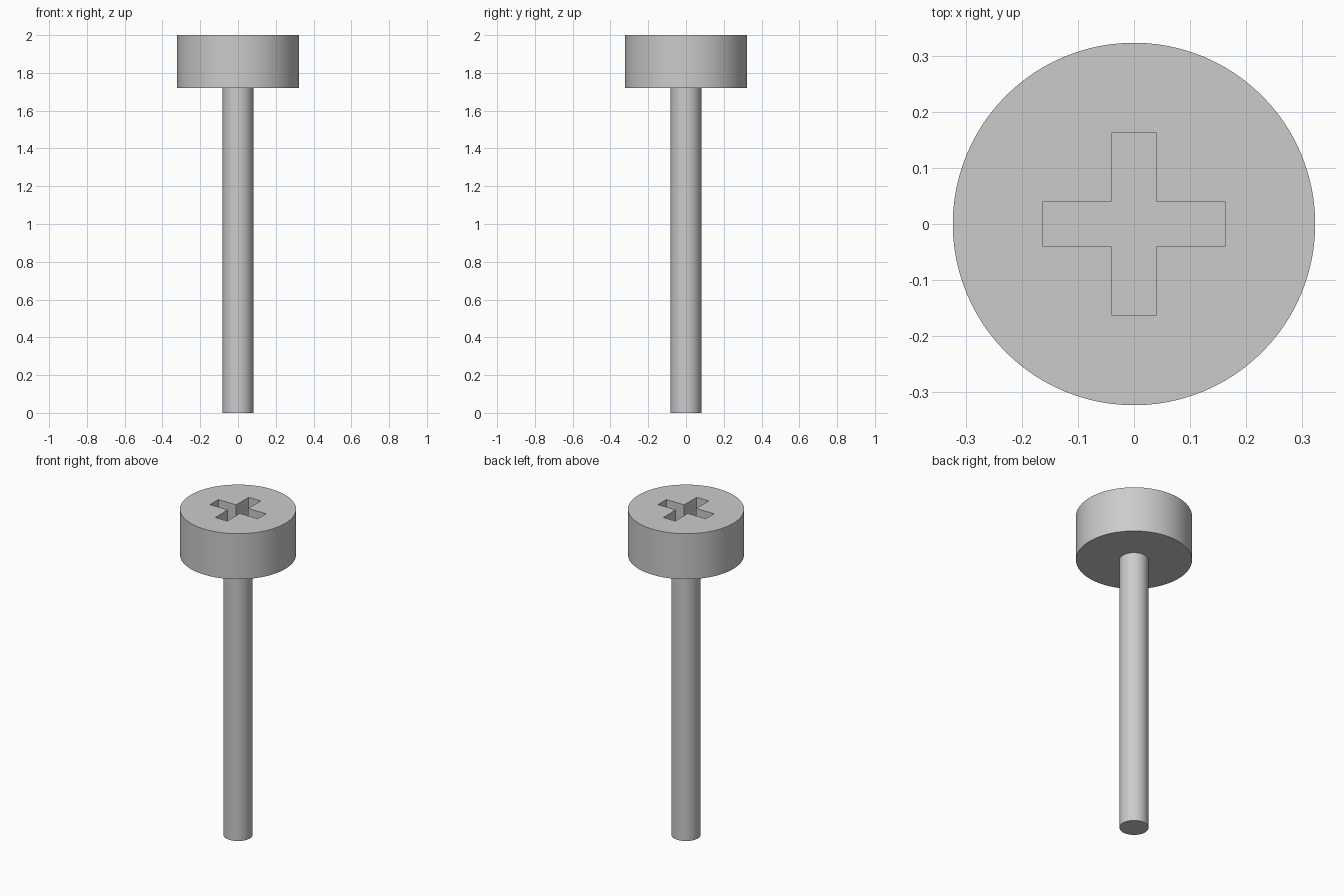
import bpy
import bmesh
import math

default = bpy.data.objects.get("Cube")
if default:
    bpy.data.objects.remove(default, do_unlink=True)

HEAD_R, SHAFT_R = 0.323, 0.081
HEAD_BOTTOM, TOP = 1.72, 2.0
SLOT_HALF_LENGTH, SLOT_HALF_WIDTH, SLOT_DEPTH = 0.162, 0.0405, 0.14

# Single metal colour
steel = bpy.data.materials.new("steel grey")
steel.use_nodes = True
steel.diffuse_color = (0.6, 0.6, 0.6, 1)
steel.node_tree.nodes["Principled BSDF"].inputs["Base Color"].default_value = (0.6, 0.6, 0.6, 1)


def cylinder(name, radius, bottom, top):
    bpy.ops.mesh.primitive_cylinder_add(
        vertices=96, radius=radius, depth=top - bottom,
        location=(0, 0, (bottom + top) / 2))
    obj = bpy.context.object
    obj.name = name
    obj.data.materials.append(steel)
    return obj


def cross_cutter(name, length, width, bottom, top):
    # Plus-shaped outline: three corners repeated around four quarters
    bm = bmesh.new()
    corners = []
    for quarter in range(4):
        c, s = round(math.cos(quarter * math.pi / 2)), round(math.sin(quarter * math.pi / 2))
        for x, y in ((length, -width), (length, width), (width, width)):
            corners.append(bm.verts.new((x * c - y * s, x * s + y * c, bottom)))
    base = bm.faces.new(corners)
    wall = bmesh.ops.extrude_face_region(bm, geom=[base])
    raised = [v for v in wall["geom"] if isinstance(v, bmesh.types.BMVert)]
    bmesh.ops.translate(bm, verts=raised, vec=(0, 0, top - bottom))
    bmesh.ops.recalc_face_normals(bm, faces=bm.faces)
    mesh = bpy.data.meshes.new(name)
    bm.to_mesh(mesh)
    bm.free()
    mesh.materials.append(steel)
    obj = bpy.data.objects.new(name, mesh)
    bpy.context.collection.objects.link(obj)
    return obj


# Shaft and head
shaft = cylinder("shaft", SHAFT_R, 0, HEAD_BOTTOM + 0.02)
head = cylinder("head", HEAD_R, HEAD_BOTTOM, TOP)

# Cross recess cut into the head
cutter = cross_cutter("recess_cutter", SLOT_HALF_LENGTH, SLOT_HALF_WIDTH,
                      TOP - SLOT_DEPTH, TOP + 0.1)
cut = head.modifiers.new("cross_recess", 'BOOLEAN')
cut.operation = 'DIFFERENCE'
cut.solver = 'EXACT'
cut.object = cutter
bpy.context.view_layer.objects.active = head
bpy.ops.object.modifier_apply(modifier=cut.name)
bpy.data.objects.remove(cutter, do_unlink=True)

# Smooth round sides with crisp rims
for part in (shaft, head):
    bpy.ops.object.select_all(action='DESELECT')
    part.select_set(True)
    bpy.context.view_layer.objects.active = part
    bpy.ops.object.shade_smooth_by_angle(angle=math.radians(30))
